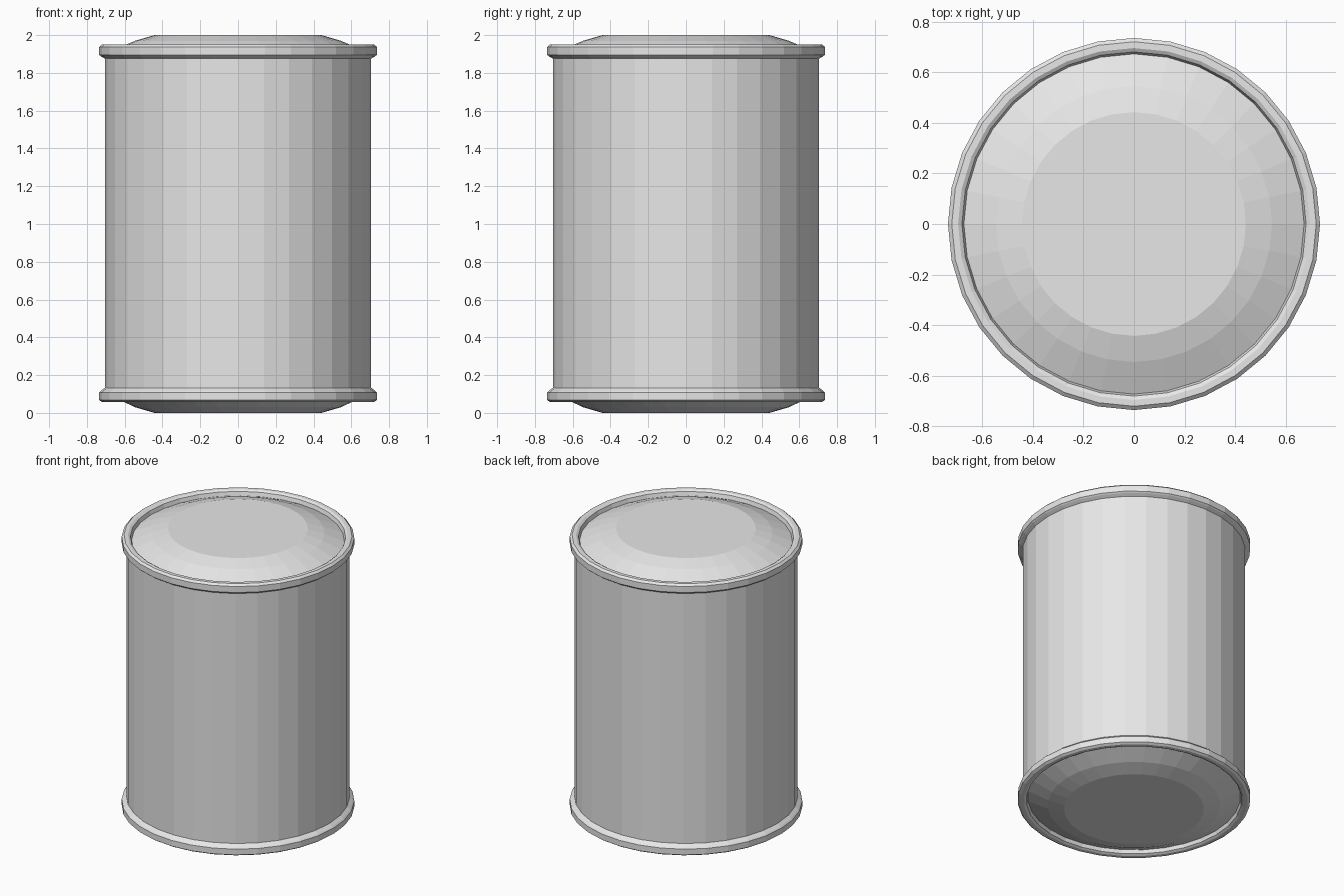
import bpy
import bmesh
import math

if "Cube" in bpy.data.objects:
    bpy.data.objects.remove(bpy.data.objects["Cube"])

SIDES = 32

metal = bpy.data.materials.new("plain grey metal")
metal.diffuse_color = (0.8, 0.8, 0.8, 1)
metal.use_nodes = True
metal.node_tree.nodes["Principled BSDF"].inputs["Base Color"].default_value = metal.diffuse_color


def lathe(name, profile):
    """Revolve (radius, z) points around z; radius 0 at the ends leaves a flat disc."""
    bm = bmesh.new()
    rings = []
    for r, z in profile:
        ring = []
        for i in range(SIDES):
            a = 2 * math.pi * i / SIDES
            ring.append(bm.verts.new((r * math.cos(a), r * math.sin(a), z)))
        rings.append(ring)
    for low, high in zip(rings, rings[1:]):
        for i in range(SIDES):
            j = (i + 1) % SIDES
            bm.faces.new((low[i], low[j], high[j], high[i]))
    return bm, rings


def finish(name, bm):
    mesh = bpy.data.meshes.new(name)
    bm.to_mesh(mesh)
    bm.free()
    mesh.materials.append(metal)
    obj = bpy.data.objects.new(name, mesh)
    bpy.context.collection.objects.link(obj)


# Straight can wall
bm, _ = lathe("can_wall", [(0.705, 0.133), (0.705, 1.875)])
finish("can_wall", bm)

# Rolled rims, each running from the groove around to the wall
bottom_rim = [(0.672, 0.09), (0.68, 0.066), (0.695, 0.058), (0.72, 0.058),
              (0.735, 0.068), (0.735, 0.108), (0.726, 0.117), (0.705, 0.133)]
top_rim = [(0.705, 1.875), (0.726, 1.888), (0.735, 1.896), (0.735, 1.938),
           (0.72, 1.951), (0.695, 1.951), (0.68, 1.942), (0.672, 1.915)]
for name, profile in (("bottom_rim", bottom_rim), ("top_rim", top_rim)):
    bm, _ = lathe(name, profile)
    finish(name, bm)

# Domed lids with a flat centre
dome = [(0.672, 1.915), (0.545, 1.97), (0.442, 2.0)]
bm, rings = lathe("top_lid", dome)
bm.faces.new(rings[-1])
finish("top_lid", bm)

base = [(0.442, 0.0), (0.545, 0.03), (0.672, 0.09)]
bm, rings = lathe("bottom_lid", base)
bm.faces.new(rings[0][::-1])
finish("bottom_lid", bm)
